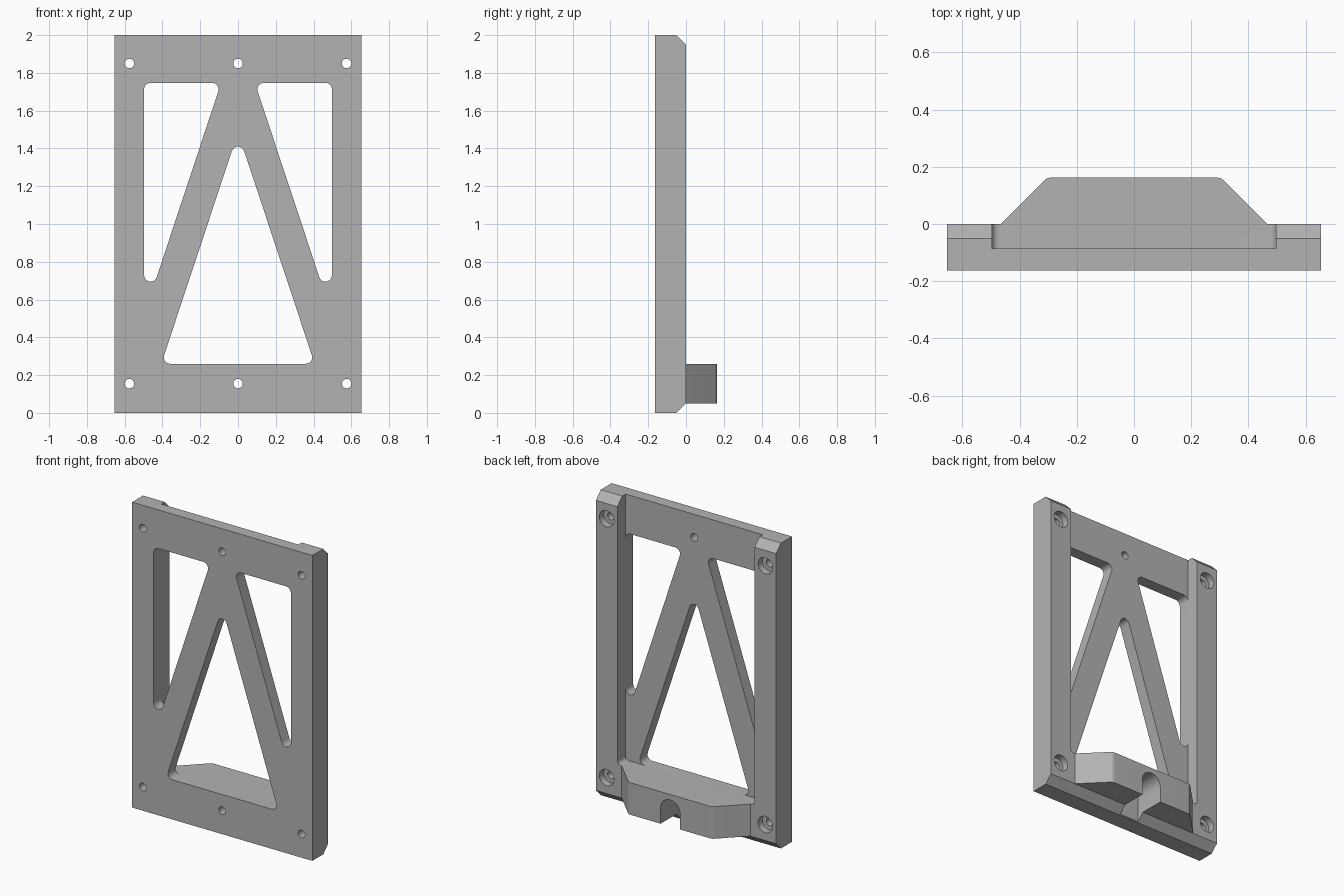
import bpy, bmesh, math
from mathutils import Vector

if "Cube" in bpy.data.objects:
    bpy.data.objects.remove(bpy.data.objects["Cube"], do_unlink=True)

grey = bpy.data.materials.new("plain_grey")
grey.use_nodes = True
grey.diffuse_color = (0.45, 0.45, 0.45, 1)
grey.node_tree.nodes["Principled BSDF"].inputs["Base Color"].default_value = (0.45, 0.45, 0.45, 1)


def rounded(corners, steps=8):
    """Outline from (u, v, radius) corners, with an arc at each rounded one."""
    out = []
    for i, (u, v, r) in enumerate(corners):
        p = Vector((u, v))
        if r == 0:
            out.append(p)
            continue
        a = (Vector(corners[i - 1][:2]) - p).normalized()
        b = (Vector(corners[(i + 1) % len(corners)][:2]) - p).normalized()
        half = a.angle(b) / 2
        centre = p + (a + b).normalized() * (r / math.sin(half))
        start = p + a * (r / math.tan(half)) - centre
        end = p + b * (r / math.tan(half)) - centre
        sweep = start.angle_signed(end)
        for k in range(steps + 1):
            t = -sweep * k / steps
            c, s = math.cos(t), math.sin(t)
            out.append(centre + Vector((c * start.x - s * start.y, s * start.x + c * start.y)))
    return out


def disc(u, v, r, sides=32):
    return [Vector((u + r * math.cos(math.tau * k / sides), v + r * math.sin(math.tau * k / sides)))
            for k in range(sides)]


def prism(name, outline, low, high, axis):
    """Extrude a 2D outline along the x, y or z axis."""
    place = {"x": lambda p, d: (d, p.x, p.y),
             "y": lambda p, d: (p.x, d, p.y),
             "z": lambda p, d: (p.x, p.y, d)}[axis]
    bm = bmesh.new()
    rings = [[bm.verts.new(place(p, d)) for p in outline] for d in (low, high)]
    for ring in rings:
        bm.faces.new(ring)
    for i in range(len(outline)):
        bm.faces.new((rings[0][i - 1], rings[0][i], rings[1][i], rings[1][i - 1]))
    bmesh.ops.recalc_face_normals(bm, faces=bm.faces)
    mesh = bpy.data.meshes.new(name)
    bm.to_mesh(mesh)
    bm.free()
    mesh.materials.append(grey)
    obj = bpy.data.objects.new(name, mesh)
    bpy.context.collection.objects.link(obj)
    return obj


def combine(target, tool, operation="DIFFERENCE"):
    """Apply a boolean and discard the tool."""
    tool.hide_render = True
    mod = target.modifiers.new(operation.lower(), "BOOLEAN")
    mod.operation, mod.solver, mod.object = operation, "EXACT", tool
    bpy.context.view_layer.objects.active = target
    bpy.ops.object.modifier_apply(modifier=mod.name)
    bpy.data.objects.remove(tool, do_unlink=True)


FRONT, FLOOR, BACK = -0.163, -0.085, 0.163
RAIL, LEDGE, BORE = 0.497, 0.26, -0.045

# Slab with its back top and bottom edges chamfered
profile = [(FRONT, 0, 0), (-0.05, 0, 0), (0, 0.05, 0), (0, 1.95, 0), (-0.05, 2, 0), (FRONT, 2, 0)]
frame = prism("bracket_frame", rounded(profile), -0.653, 0.653, "x")

# Recess between the side rails, open at the top
recess = [(-RAIL, LEDGE, 0.025), (RAIL, LEDGE, 0.025), (RAIL, 2.2, 0), (-RAIL, 2.2, 0)]
combine(frame, prism("recess_cutter", rounded(recess), FLOOR, 0.4, "y"))

# Triangular windows that leave an upside-down V of struts
windows = [[(-0.406, LEDGE, 0.034), (0.406, LEDGE, 0.034), (0, 1.484, 0.034)]]
for s in (-1, 1):
    windows.append([(s * RAIL, 1.747, 0.034), (s * 0.0895, 1.747, 0.034), (s * RAIL, 0.518, 0.034)])
for w in windows:
    combine(frame, prism("window_cutter", rounded(w), -0.4, -0.05, "y"))

# Tapered foot block on the back
foot = [(-0.466, -0.02, 0), (0.466, -0.02, 0), (0.466, 0, 0), (0.303, BACK, 0.04),
        (-0.303, BACK, 0.04), (-0.466, 0, 0)]
combine(frame, prism("foot_block", rounded(foot), 0.05, LEDGE, "z"), "UNION")

# Arched slot through the foot, open underneath
arch = [(-0.07, -0.1, 0), (0.07, -0.1, 0), (0.07, 0.225, 0.0699), (-0.07, 0.225, 0.0699)]
combine(frame, prism("slot_cutter", rounded(arch), BORE, 0.4, "y"))

# Screw holes, counterbored where they pass through the rails
for x in (-0.575, 0, 0.575):
    for z in (0.155, 1.85):
        combine(frame, prism("hole_cutter", disc(x, z, 0.025), -0.4, 0.4, "y"))
        if x:
            combine(frame, prism("bore_cutter", disc(x, z, 0.053), BORE, 0.4, "y"))

bpy.ops.object.select_all(action="DESELECT")
frame.select_set(True)
bpy.context.view_layer.objects.active = frame
bpy.ops.object.shade_smooth_by_angle(angle=math.radians(30))
